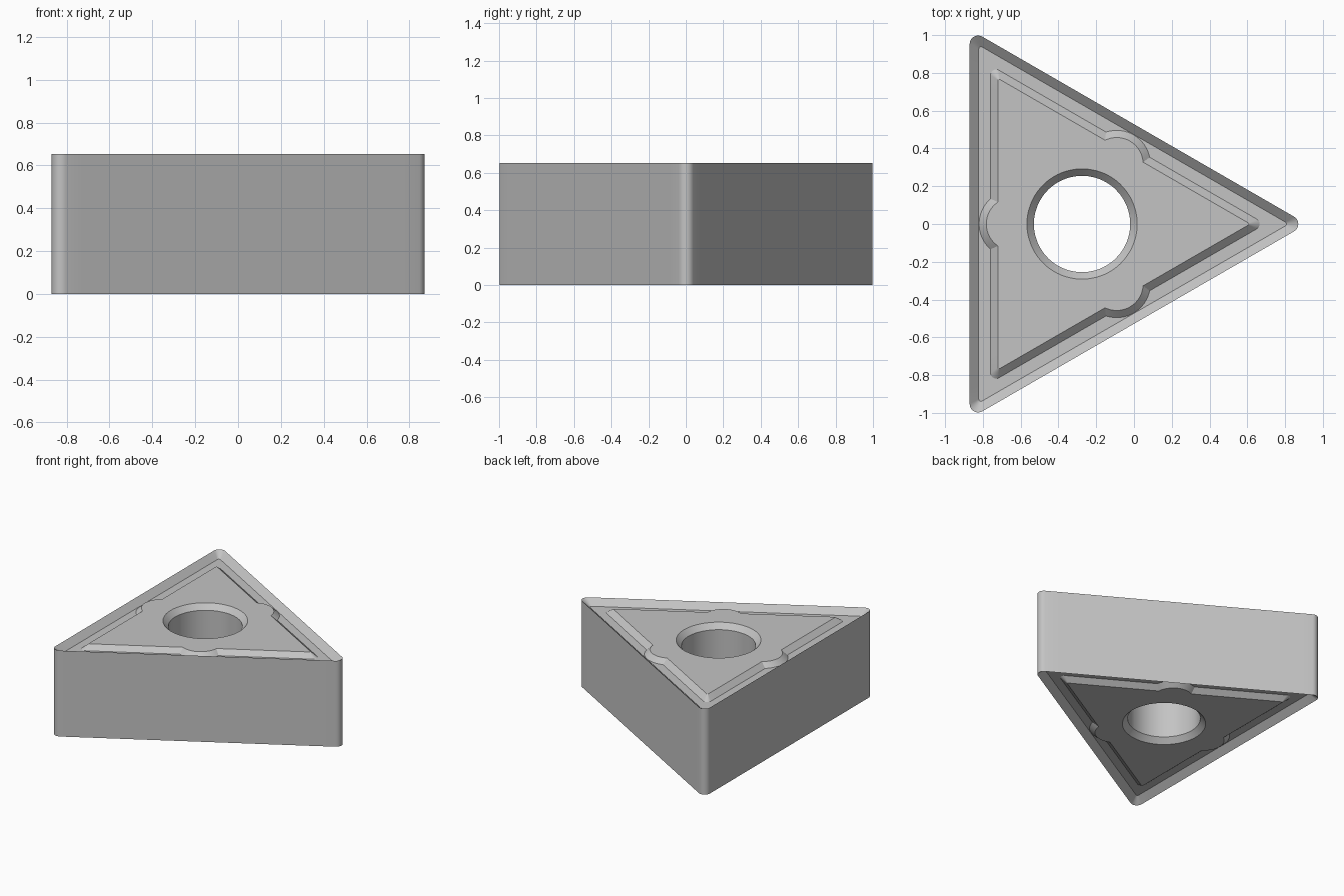
import bpy, bmesh, math
from mathutils import Vector, Matrix

if "Cube" in bpy.data.objects:
    bpy.data.objects.remove(bpy.data.objects["Cube"], do_unlink=True)

H = 0.653            # thickness
CX = -0.275          # hole centre on x
ARC, LINE, BUMP = 9, 8, 17   # points per corner, half edge and edge lobe
LOBE_C = 0.367       # distance of lobe centre from the hole centre

steel = bpy.data.materials.new("grey_steel")
steel.use_nodes = True
GREY = (0.55, 0.55, 0.55, 1)
steel.diffuse_color = GREY
steel.node_tree.nodes["Principled BSDF"].inputs["Base Color"].default_value = GREY


def outline(inr, rad, lobe=None):
    """Rounded triangle of given inradius and corner radius, with optional round edge lobes."""
    half = (inr - rad) * math.sqrt(3)
    if lobe:
        a = math.acos((inr - LOBE_C) / lobe)
        mid = [(LOBE_C + lobe * math.cos(a * k), lobe * math.sin(a * k))
               for k in (2 * i / (BUMP - 1) - 1 for i in range(BUMP))]
    else:
        mid = [(inr, 0.137 * (2 * i / (BUMP - 1) - 1)) for i in range(BUMP)]
    end = mid[-1][1]
    steps = [i / (LINE + 1) for i in range(1, LINE + 1)]
    side = [(inr, -half + (half - end) * s) for s in steps] + mid
    side += [(inr, end + (half - end) * s) for s in steps]
    for i in range(ARC):
        b = math.radians(120) * i / (ARC - 1)
        side.append((inr - rad + rad * math.cos(b), half + rad * math.sin(b)))
    pts = []
    for k in range(3):
        rot = Matrix.Rotation(math.pi + k * math.tau / 3, 2)
        pts += [rot @ Vector(p) for p in side]
    return pts


def circle(radius, like):
    """Circle whose points line up with those of another outline."""
    return [p.normalized() * radius for p in like]


# Cross-section from the rim, over the groove and plateau, to the hole
rim = outline(0.595, 0.045)
groove_edge = outline(0.547, 0.012)
island_foot = outline(0.485, 0.030, 0.178)
island_top = outline(0.445, 0.006, 0.140)
section = [
    (rim, H),
    (groove_edge, H - 0.045),
    (island_foot, H - 0.045),
    (island_top, H - 0.010),
    (circle(0.292, island_top), H - 0.010),
    (circle(0.255, island_top), H - 0.050),
]
# Same section on the underside, closing the loop through hole and outer wall
section += [(pts, H - z) for pts, z in reversed(section)]

bm = bmesh.new()
rings = [[bm.verts.new((p.x + CX, p.y, z)) for p in pts] for pts, z in section]
for a, b in zip(rings, rings[1:] + rings[:1]):
    for i in range(len(a)):
        j = (i + 1) % len(a)
        bm.faces.new((a[i], a[j], b[j], b[i]))
bmesh.ops.recalc_face_normals(bm, faces=bm.faces)

mesh = bpy.data.meshes.new("cutting_insert")
bm.to_mesh(mesh)
bm.free()
mesh.materials.append(steel)
insert = bpy.data.objects.new("cutting_insert", mesh)
bpy.context.collection.objects.link(insert)

# Smooth curved walls, crisp edges
bpy.ops.object.select_all(action='DESELECT')
insert.select_set(True)
bpy.context.view_layer.objects.active = insert
bpy.ops.object.shade_smooth_by_angle(angle=math.radians(25))
